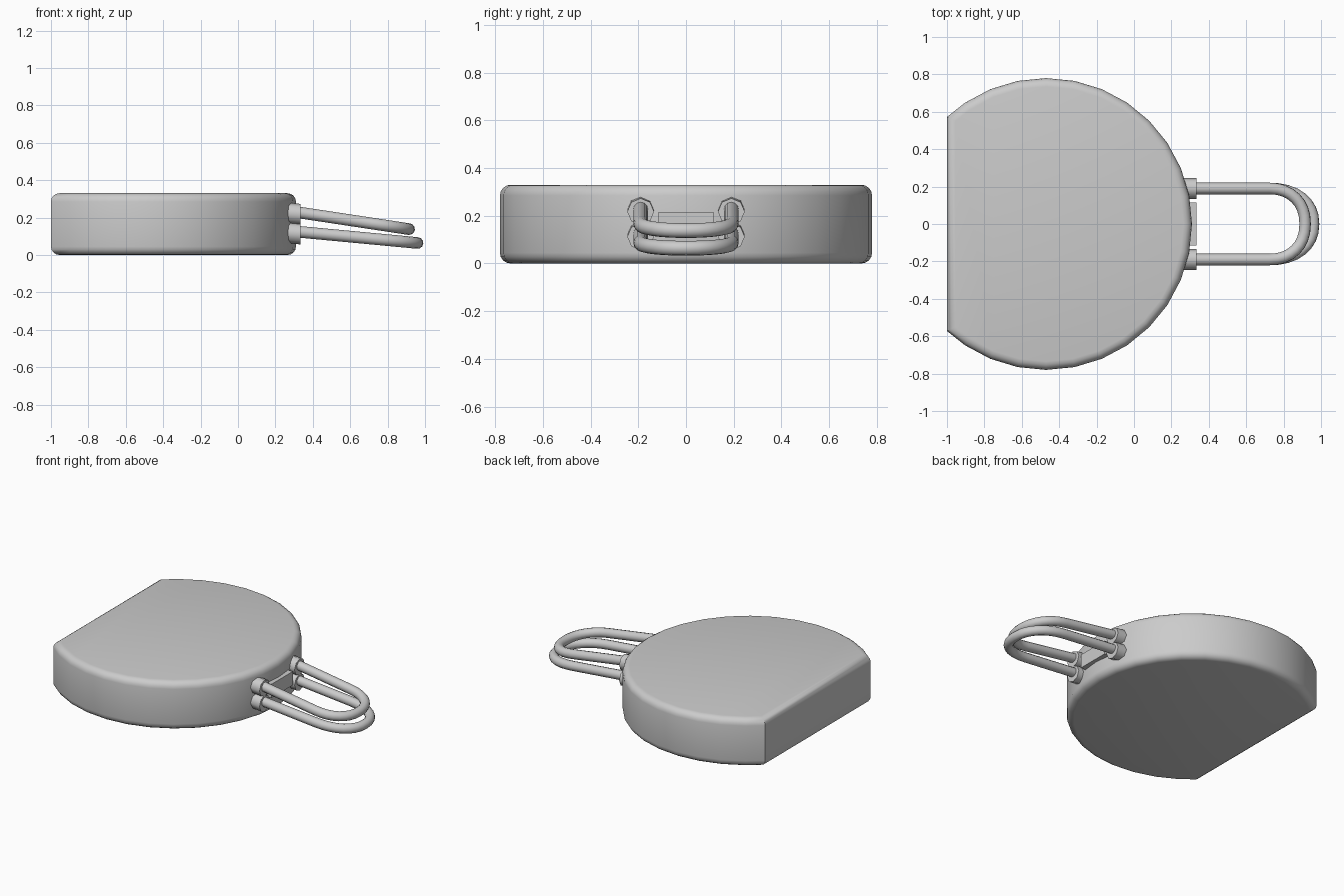
import bpy, bmesh, math
from mathutils import Vector

if "Cube" in bpy.data.objects:
    bpy.data.objects.remove(bpy.data.objects["Cube"])

CX, R, H = -0.47, 0.78, 0.33


def finish(name, bm, angle=35):
    me = bpy.data.meshes.new(name)
    bmesh.ops.recalc_face_normals(bm, faces=bm.faces)
    bm.to_mesh(me)
    bm.free()
    ob = bpy.data.objects.new(name, me)
    bpy.context.collection.objects.link(ob)
    bpy.ops.object.select_all(action='DESELECT')
    ob.select_set(True)
    bpy.context.view_layer.objects.active = ob
    bpy.ops.object.shade_smooth_by_angle(angle=math.radians(angle))
    return ob


# Body: round slab with one flat side and rounded rims
bm = bmesh.new()
outline = [(CX + R * math.cos(a), R * math.sin(a))
           for a in (math.radians(11.25 * k) for k in range(-11, 12))]
cut_y = math.sqrt(R ** 2 - (1 + CX) ** 2)
outline += [(-1, cut_y), (-1, -cut_y)]
base = bm.faces.new([bm.verts.new((x, y, 0)) for x, y in outline])
ext = bmesh.ops.extrude_face_region(bm, geom=[base], use_keep_orig=True)
bmesh.ops.translate(bm, vec=(0, 0, H),
                    verts=[v for v in ext['geom'] if isinstance(v, bmesh.types.BMVert)])
rims = [e for e in bm.edges if abs(e.verts[0].co.z - e.verts[1].co.z) < 1e-5]
bmesh.ops.bevel(bm, geom=rims, offset=0.045, segments=4, profile=0.5, affect='EDGES')
finish("body", bm)


def loop_handle(name, start, tip):
    """U-shaped tube running from the body out to its tip; start and tip are (x, z)."""
    slope = (tip[1] - start[1]) / (tip[0] - start[0])
    half, bend = 0.19, 0.72
    flat = [(start[0], half)]
    for i in range(17):
        t = math.pi / 2 - math.pi * i / 16
        c, s = math.cos(t), math.sin(t)
        flat.append((bend + (tip[0] - bend) * abs(c) ** 0.9,
                     half * math.copysign(abs(s) ** 0.9, s)))
    flat.append((start[0], -half))
    pts = [Vector((x, y, start[1] + slope * (x - start[0]))) for x, y in flat]
    # Sweep a 12-sided ring along the path
    bm = bmesh.new()
    up = Vector((-slope, 0, 1)).normalized()
    rings = []
    for i, p in enumerate(pts):
        d = (pts[min(i + 1, len(pts) - 1)] - pts[max(i - 1, 0)]).normalized()
        if i in (0, len(pts) - 1):
            d = Vector((1 if i == 0 else -1, 0, slope if i == 0 else -slope)).normalized()
        side = d.cross(up).normalized()
        rings.append([bm.verts.new(p + 0.031 * (side * math.cos(a) + up * math.sin(a)))
                      for a in (math.tau * k / 12 for k in range(12))])
    for a, b in zip(rings, rings[1:]):
        for k in range(12):
            bm.faces.new((a[k], a[(k + 1) % 12], b[(k + 1) % 12], b[k]))
    bm.faces.new(rings[0])
    bm.faces.new(rings[-1])
    finish(name, bm, 50)


def collar(name, y, z):
    """Eight-sided socket where a tube meets the body."""
    bm = bmesh.new()
    bmesh.ops.create_cone(bm, cap_ends=True, segments=8, radius1=0.056,
                          radius2=0.056, depth=0.1)
    for v in bm.verts:
        x0, y0, z0 = v.co
        v.co = (0.285 + z0, y + y0, z + x0 - 0.1 * z0)
    finish(name, bm, 50)


# Two stacked handles and their collars
loop_handle("upper_handle", (0.28, 0.234), (0.915, 0.138))
loop_handle("lower_handle", (0.28, 0.128), (0.96, 0.064))
for level, z in (("upper", 0.222), ("lower", 0.117)):
    for side, y in (("left", -0.19), ("right", 0.19)):
        collar(f"{level}_{side}_collar", y, z)

# Small plate between the collars
bm = bmesh.new()
bmesh.ops.create_cube(bm, size=1)
for v in bm.verts:
    v.co = (0.295 + v.co.x * 0.08, v.co.y * 0.23, 0.168 + v.co.z * 0.094)
finish("handle_plate", bm)
